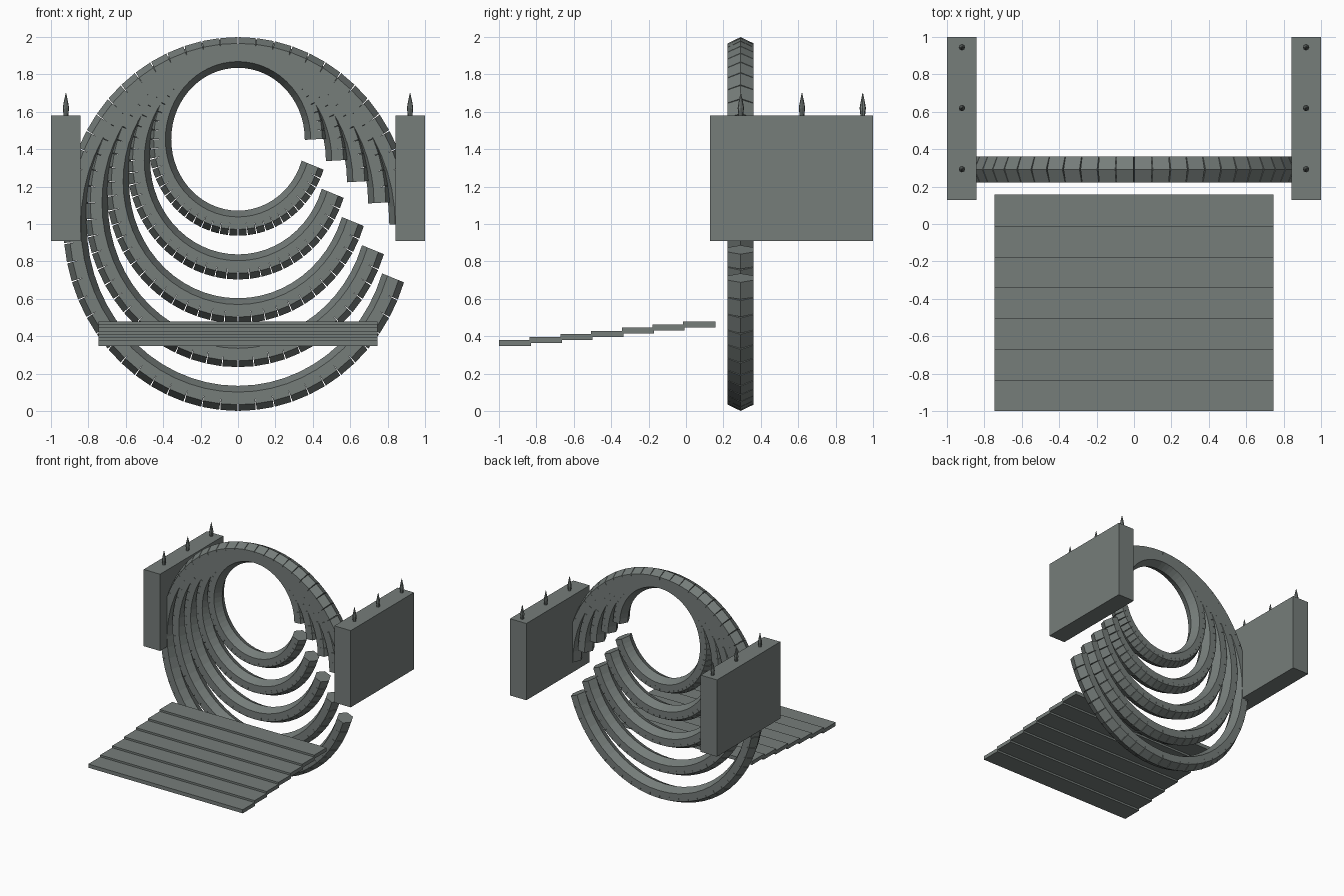
import bpy, bmesh, math
from mathutils import Vector

if "Cube" in bpy.data.objects:
    bpy.data.objects.remove(bpy.data.objects["Cube"])

stone = bpy.data.materials.new("grey green stone")
stone.diffuse_color = (0.18, 0.205, 0.195, 1)
stone.use_nodes = True
stone.node_tree.nodes["Principled BSDF"].inputs["Base Color"].default_value = stone.diffuse_color


def finish(name, bm):
    bmesh.ops.recalc_face_normals(bm, faces=bm.faces)
    me = bpy.data.meshes.new(name)
    bm.to_mesh(me)
    bm.free()
    me.materials.append(stone)
    ob = bpy.data.objects.new(name, me)
    bpy.context.collection.objects.link(ob)
    return ob


def box(name, lo, hi):
    bm = bmesh.new()
    bmesh.ops.create_cube(bm, size=1)
    for v in bm.verts:
        v.co = Vector([(a + b) / 2 + c * (b - a) for a, b, c in zip(lo, hi, v.co)])
    return finish(name, bm)


def skin(bm, loops):
    """Joins successive loops of points with quads and caps both ends."""
    rings = [[bm.verts.new(p) for p in loop] for loop in loops]
    n = len(rings[0])
    for a, b in zip(rings, rings[1:]):
        for i in range(n):
            bm.faces.new((a[i], a[(i + 1) % n], b[(i + 1) % n], b[i]))
    bm.faces.new(rings[0])
    bm.faces.new(rings[-1])


# Nested open rings, each made of straight hexagonal blocks
HEX = [(math.cos(k * math.pi / 3) * 0.067, math.sin(k * math.pi / 3) * 0.0803)
       for k in range(6)]
STEP = math.radians(6)
RING_Y, SQUASH = 0.292, 0.935


def ring(name, radius, cz):
    bm = bmesh.new()
    half = radius * math.tan(STEP / 2)
    for s in range(57):
        a = (s + 0.5) * STEP
        c, d = math.cos(a), math.sin(a)
        loops = []
        for t in (-half, half):
            loops.append([(((radius + u) * c - t * d) * SQUASH, RING_Y + w,
                           cz + (radius + u) * d + t * c) for u, w in HEX])
        skin(bm, loops)
    finish(name, bm)


for i in range(5):
    ring(f"ring_{i + 1}", 0.931 - 0.1207 * i, 1.0 + 0.1133 * i)

# Side piers topped with spikes
SPIKE = [(0.012, 1.575), (0.017, 1.62), (0.012, 1.65), (0.0015, 1.70)]
for side, sx in (("left", -1), ("right", 1)):
    xs = sorted((sx * 0.842, sx * 1.0))
    box(side + "_pier", (xs[0], 0.127, 0.91), (xs[1], 1.0, 1.58))
    for j, y in enumerate((0.293, 0.62, 0.945)):
        bm = bmesh.new()
        skin(bm, [[(sx * 0.92 + r * math.cos(k * math.pi / 4),
                    y + r * math.sin(k * math.pi / 4), z) for k in range(8)]
                  for r, z in SPIKE])
        finish(f"{side}_spike_{j + 1}", bm)

# Seven shallow overlapping steps
for i in range(7):
    y, z = -1.0 + 0.1642 * i, 0.347 + 0.0167 * i
    box(f"step_{i + 1}", (-0.746, y, z), (0.746, y + 0.172, z + 0.032))
